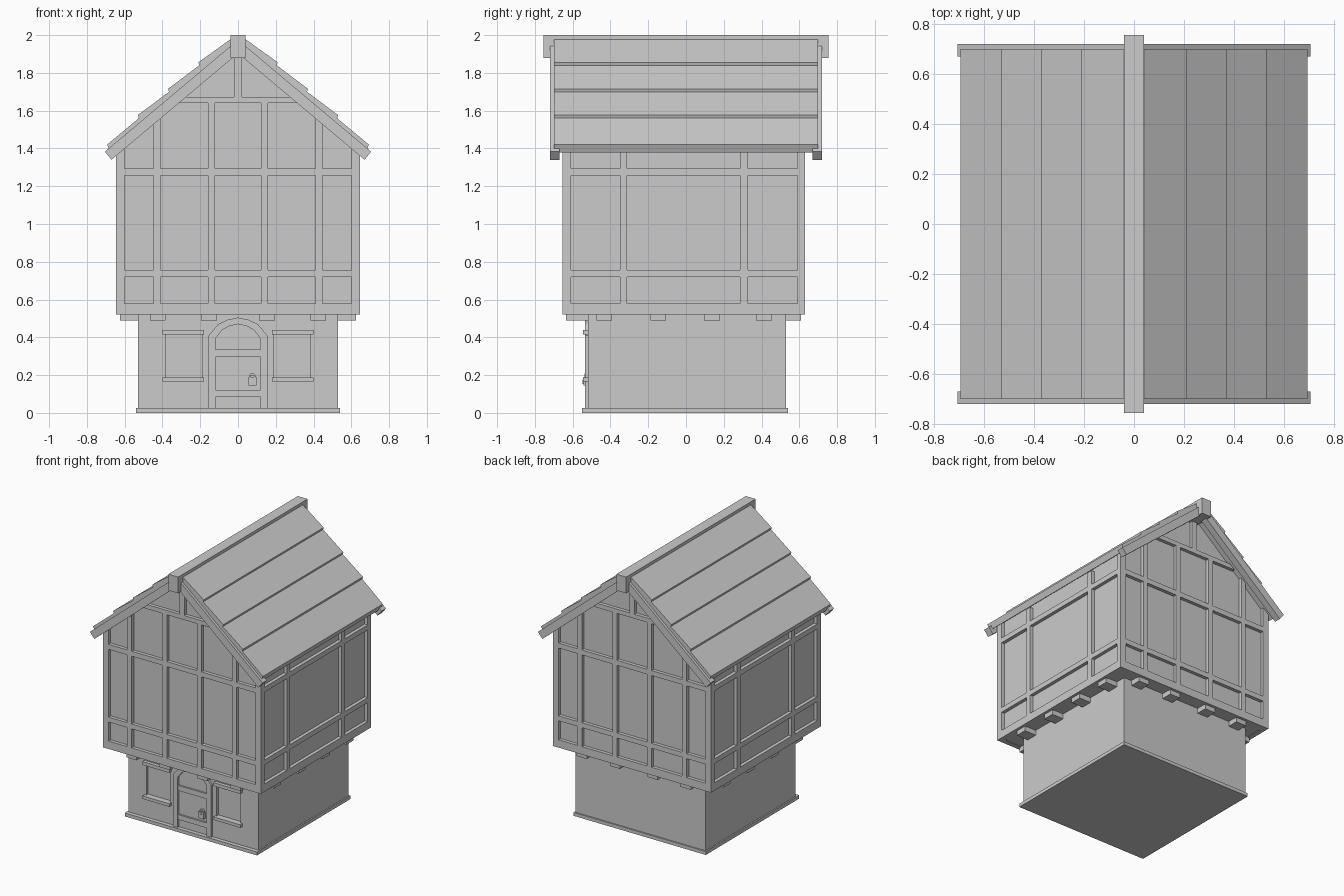
import bpy, bmesh, math

SLOPE = 0.84


def prism(name, pts, y0, y1):
    """Extrude an x-z outline from y0 to y1."""
    bm = bmesh.new()
    f = bm.faces.new([bm.verts.new((x, y0, z)) for x, z in pts])
    ext = bmesh.ops.extrude_face_region(bm, geom=[f])
    for v in ext["geom"]:
        if isinstance(v, bmesh.types.BMVert):
            v.co.y = y1
    bmesh.ops.recalc_face_normals(bm, faces=bm.faces)
    me = bpy.data.meshes.new(name)
    bm.to_mesh(me)
    bm.free()
    ob = bpy.data.objects.new(name, me)
    bpy.context.collection.objects.link(ob)
    return ob


def box(name, x0, x1, y0, y1, z0, z1):
    x0, x1 = sorted((x0, x1))
    return prism(name, [(x0, z0), (x1, z0), (x1, z1), (x0, z1)], y0, y1)


def roof_z(x):
    return 1.945 - SLOPE * abs(x)


# Ground floor and plinth
ground = box("ground_floor", -0.53, 0.53, -0.52, 0.53, 0, 0.525)
box("plinth", -0.54, 0.54, -0.55, 0.54, 0, 0.025)

# Windows: recessed opening, lintel and sill
for s in (-1, 1):
    cut = box("window_cutter", s * 0.19, s * 0.385, -0.6, -0.50, 0.187, 0.415)
    cut.hide_render = True
    cut.hide_viewport = True
    mod = ground.modifiers.new("window", "BOOLEAN")
    mod.object = cut
    mod.solver = "EXACT"
    box("window_lintel", s * 0.18, s * 0.40, -0.545, -0.50, 0.415, 0.44)
    box("window_sill", s * 0.18, s * 0.40, -0.545, -0.50, 0.165, 0.187)

# Arched door frame, crossbars and padlock
outer = [(-0.155, 0), (-0.155, 0.41), (-0.105, 0.47), (-0.055, 0.493), (0, 0.505),
         (0.055, 0.493), (0.105, 0.47), (0.155, 0.41), (0.155, 0)]
inner = [(-0.118, 0), (-0.118, 0.395), (-0.085, 0.438), (-0.045, 0.46), (0, 0.47),
         (0.045, 0.46), (0.085, 0.438), (0.118, 0.395), (0.118, 0)]
prism("door_frame", outer + inner[::-1], -0.535, -0.51)
for z0, z1 in ((0.0, 0.025), (0.083, 0.12), (0.297, 0.335)):
    box("door_crossbar", -0.118, 0.118, -0.533, -0.51, z0, z1)
box("padlock_body", 0.055, 0.098, -0.542, -0.51, 0.145, 0.19)
box("padlock_face", 0.066, 0.087, -0.547, -0.54, 0.153, 0.178)
prism("padlock_shackle", [(0.06, 0.19), (0.06, 0.2), (0.068, 0.208), (0.085, 0.208), (0.093, 0.2),
      (0.093, 0.19), (0.086, 0.19), (0.086, 0.198), (0.067, 0.198), (0.067, 0.19)], -0.537, -0.51)

# Joist ends under the jetty, on all four sides
for c in (-0.425, -0.153, 0.153, 0.425):
    box("joist_front", c - 0.042, c + 0.042, -0.635, -0.51, 0.488, 0.525)
    box("joist_back", c - 0.042, c + 0.042, 0.52, 0.61, 0.488, 0.525)
for c in (-0.433, -0.147, 0.138, 0.413):
    for s in (-1, 1):
        box("joist_side", s * 0.52, s * 0.625, c - 0.042, c + 0.042, 0.488, 0.525)

# Upper floor wall with gables
W, YF, YB = 0.645, -0.655, 0.63
wx, wf, wb = 0.62, -0.63, 0.605
prism("upper_wall", [(-wx, 0.525), (wx, 0.525), (wx, roof_z(wx)), (0, roof_z(0)),
                     (-wx, roof_z(wx))], wf, wb)

# Gable timbers, front and back
for side, y0, y1 in (("front", YF, wf + 0.01), ("back", wb - 0.01, YB)):
    for z0, z1, w in ((0.522, 0.58, W), (0.72, 0.757, 0.61), (1.257, 1.294, 0.61)):
        box("gable_rail_" + side, -w, w, y0, y1, z0, z1)
    prism("collar_beam_" + side, [(-0.35, 1.64), (0.35, 1.64), (0.31, 1.672), (-0.31, 1.672)], y0, y1)
    box("king_post_" + side, -0.02, 0.02, y0, y1, 1.66, 1.92)
    for s in (-1, 1):
        for a, b, top in ((0.123, 0.16, 1.65), (0.41, 0.447, None)):
            prism("gable_post_" + side, [(s * a, 0.57), (s * b, 0.57), (s * b, top or roof_z(b)),
                                         (s * a, top or roof_z(a))], y0, y1)

# Side timbers and corner posts
for s in (-1, 1):
    xi = s * (wx - 0.01)
    for z0, z1 in ((0.522, 0.58), (0.72, 0.757), (1.257, 1.294)):
        box("side_rail", xi, s * W, YF + 0.01, YB - 0.01, z0, z1)
    for y0, y1 in ((-0.35, -0.312), (0.287, 0.328)):
        box("side_post", xi, s * W, y0, y1, 0.57, 1.40)
    for y0, y1 in ((YF, -0.61), (0.59, YB)):
        prism("corner_post", [(s * 0.60, 0.522), (s * W, 0.522), (s * W, roof_z(W)),
                              (s * 0.60, roof_z(0.60))], y0, y1)

# Roof: stepped slope, barge boards and ridge beam
steps = [(0.693, 1.42), (0.525, 1.56), (0.53, 1.577), (0.365, 1.70), (0.37, 1.716),
         (0.205, 1.84), (0.21, 1.856), (0.03, 1.985)]
under = [(0, 1.98), (0, roof_z(0)), (0.675, roof_z(0.675))]
barge = [(0.705, 1.383), (0.67, 1.34), (0, 1.903), (0, 1.975)]
for s in (-1, 1):
    prism("roof_slope", [(s * x, z) for x, z in steps + under], -0.70, 0.70)
    for y0, y1 in ((-0.72, -0.67), (0.67, 0.72)):
        prism("barge_board", [(s * x, z) for x, z in barge], y0, y1)
box("ridge_beam", -0.04, 0.04, -0.755, 0.755, 1.88, 2.0)
